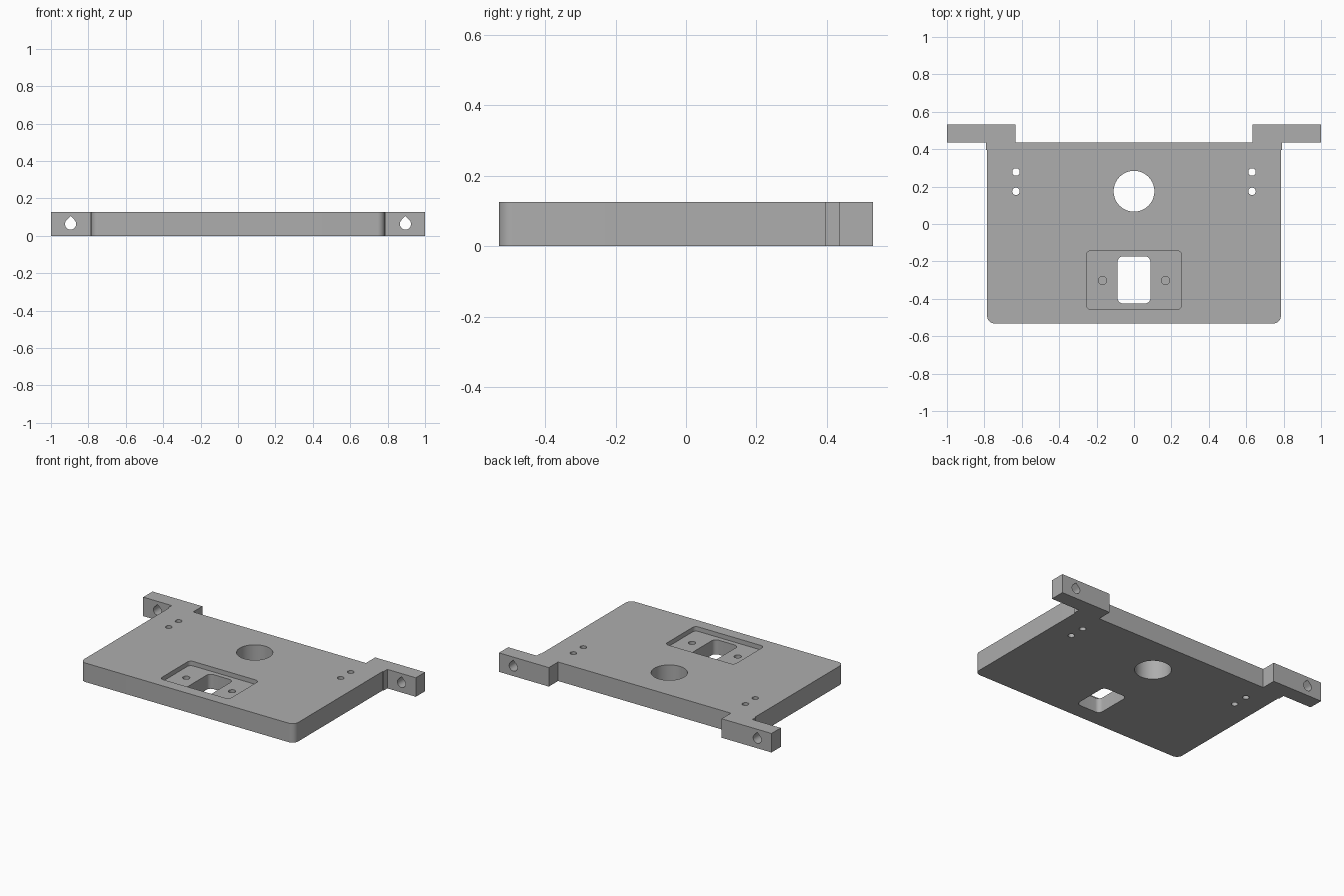
import bpy, bmesh, math
from mathutils import Matrix

if "Cube" in bpy.data.objects:
    bpy.data.objects.remove(bpy.data.objects["Cube"])

T = 0.126          # plate thickness
Z0, Z1 = -0.05, T + 0.05

grey = bpy.data.materials.new("plain grey")
grey.diffuse_color = (0.42, 0.42, 0.42, 1)
grey.use_nodes = True
grey.node_tree.nodes["Principled BSDF"].inputs["Base Color"].default_value = grey.diffuse_color


def arc(cx, cy, r, a0, a1, n):
    return [(cx + r * math.cos(math.radians(a0 + (a1 - a0) * i / n)),
             cy + r * math.sin(math.radians(a0 + (a1 - a0) * i / n))) for i in range(n + 1)]


def circle(cx, cy, r, n=32):
    return arc(cx, cy, r, 0, 360, n)[:-1]


def rounded_rect(x0, y0, x1, y1, r):
    return (arc(x1 - r, y1 - r, r, 0, 90, 8) + arc(x0 + r, y1 - r, r, 90, 180, 8)
            + arc(x0 + r, y0 + r, r, 180, 270, 8) + arc(x1 - r, y0 + r, r, 270, 360, 8))


def prism(name, pts, z0, z1, matrix=None):
    """Extrude a closed outline from z0 to z1."""
    bm = bmesh.new()
    face = bm.faces.new([bm.verts.new((x, y, z0)) for x, y in pts])
    ext = bmesh.ops.extrude_face_region(bm, geom=[face])
    top = [v for v in ext["geom"] if isinstance(v, bmesh.types.BMVert)]
    bmesh.ops.translate(bm, verts=top, vec=(0, 0, z1 - z0))
    if matrix:
        bm.transform(matrix)
    bmesh.ops.recalc_face_normals(bm, faces=bm.faces)
    mesh = bpy.data.meshes.new(name)
    bm.to_mesh(mesh)
    bm.free()
    mesh.materials.append(grey)
    obj = bpy.data.objects.new(name, mesh)
    bpy.context.collection.objects.link(obj)
    return obj


# Plate outline with two mounting ears: right half, then mirrored
W, F, B, R = 0.785, -0.532, 0.435, 0.04
half = arc(W - R, F + R, R, -90, 0, 10) + [
    (W, 0.395), (W + 0.006, 0.395), (W + 0.006, B),
    (1, B), (1, 0.532), (0.634, 0.532), (0.634, B)]
plate = prism("mounting_plate", half + [(-x, y) for x, y in reversed(half)], 0, T)

# Through holes and shallow pocket
cutters = [
    prism("centre_hole_cutter", circle(0, 0.175, 0.109, 64), Z0, Z1),
    prism("pocket_cutter", rounded_rect(-0.254, -0.457, 0.254, -0.142, 0.025), T - 0.03, Z1),
    prism("window_cutter", rounded_rect(-0.088, -0.425, 0.088, -0.173, 0.03), Z0, Z1),
]
# Teardrop outline pointing up, laid along y
r = 0.03
teardrop = arc(0, 0, r, 135, 405, 24) + [(0, r * math.sqrt(2))]
upright = Matrix.Rotation(math.radians(90), 4, "X")
for s in (-1, 1):
    for y in (0.175, 0.278):
        cutters.append(prism("small_hole_cutter", circle(s * 0.631, y, 0.02), Z0, Z1))
    # Blind screw holes in the pocket floor
    cutters.append(prism("screw_hole_cutter", circle(s * 0.168, -0.302, 0.022), 0.02, Z1))
    cutters.append(prism("ear_hole_cutter", teardrop, -0.1, 0.1,
                         Matrix.Translation((s * 0.895, 0.483, 0.063)) @ upright))

for c in cutters:
    mod = plate.modifiers.new(c.name, "BOOLEAN")
    mod.operation, mod.solver, mod.object = "DIFFERENCE", "EXACT", c

# Apply the cuts and drop the helpers
bpy.context.view_layer.objects.active = plate
plate.select_set(True)
for mod in list(plate.modifiers):
    bpy.ops.object.modifier_apply(modifier=mod.name)
for c in cutters:
    bpy.data.objects.remove(c)
bpy.ops.object.shade_smooth_by_angle(angle=math.radians(30))
